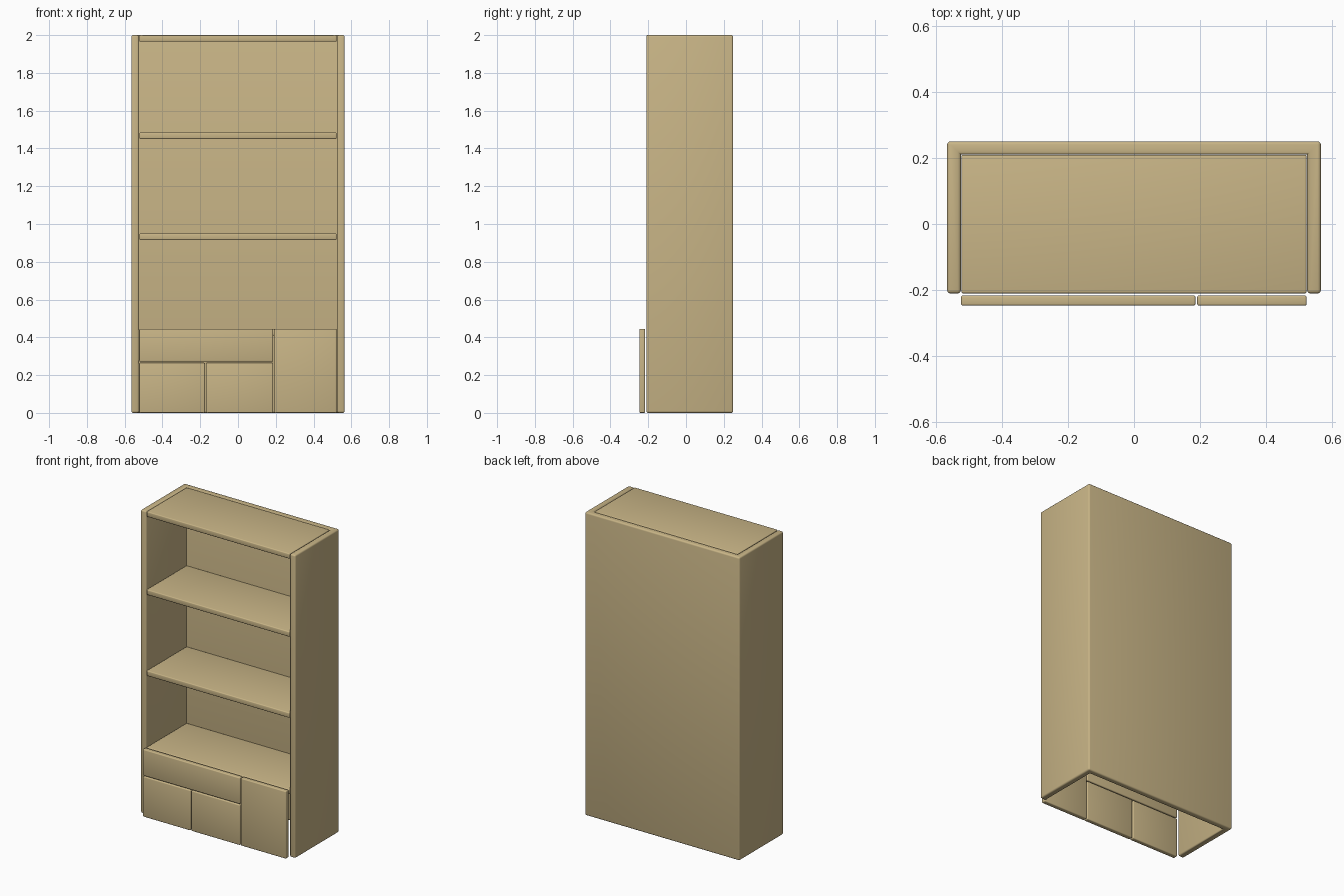
import bpy, bmesh

if "Cube" in bpy.data.objects:
    bpy.data.objects.remove(bpy.data.objects["Cube"])

wood = bpy.data.materials.new("wood")
wood.diffuse_color = (0.58, 0.46, 0.24, 1)
wood.use_nodes = True
wood.node_tree.nodes["Principled BSDF"].inputs["Base Color"].default_value = wood.diffuse_color


def prism(name, outline, z0, z1, bevel):
    """Extrude an xy outline from z0 to z1 with softly rounded edges."""
    bm = bmesh.new()
    face = bm.faces.new([bm.verts.new((x, y, z0)) for x, y in outline])
    ext = bmesh.ops.extrude_face_region(bm, geom=[face])
    for v in ext["geom"]:
        if isinstance(v, bmesh.types.BMVert):
            v.co.z = z1
    bmesh.ops.recalc_face_normals(bm, faces=bm.faces[:])
    convex = [e for e in bm.edges if e.is_convex and e.calc_face_angle() > 0.5]
    bmesh.ops.bevel(bm, geom=convex, offset=bevel, segments=3, profile=0.5,
                    affect='EDGES', clamp_overlap=True)
    mesh = bpy.data.meshes.new(name)
    bm.to_mesh(mesh)
    bm.free()
    mesh.materials.append(wood)
    obj = bpy.data.objects.new(name, mesh)
    bpy.context.collection.objects.link(obj)
    bpy.ops.object.select_all(action='DESELECT')
    bpy.context.view_layer.objects.active = obj
    obj.select_set(True)
    bpy.ops.object.shade_smooth_by_angle(angle=0.6)
    return obj


def board(name, x0, x1, y0, y1, z0, z1, bevel=0.006):
    return prism(name, [(x0, y0), (x1, y0), (x1, y1), (x0, y1)], z0, z1, bevel)


# U-shaped carcass: both sides and the back, open underneath
W, IN = 0.565, 0.5235
prism("carcass", [(-W, -0.21), (-IN, -0.21), (-IN, 0.21), (IN, 0.21),
                  (IN, -0.21), (W, -0.21), (W, 0.25), (-W, 0.25)], 0, 2, 0.01)

# Top board, two open shelves and the cabinet top
for name, top in (("top_board", 2.0), ("upper_shelf", 1.485),
                  ("middle_shelf", 0.95), ("cabinet_top", 0.445)):
    board(name, -0.522, 0.522, -0.21, 0.209, top - 0.035, top)

# Drawer and door fronts mounted ahead of the carcass
for name, x0, x1, z0, z1 in (("drawer_front", -0.523, 0.186, 0.271, 0.445),
                             ("left_door", -0.523, -0.175, 0, 0.266),
                             ("middle_door", -0.170, 0.186, 0, 0.266),
                             ("right_door", 0.191, 0.522, 0, 0.445)):
    board(name, x0, x1, -0.247, -0.216, z0, z1)
